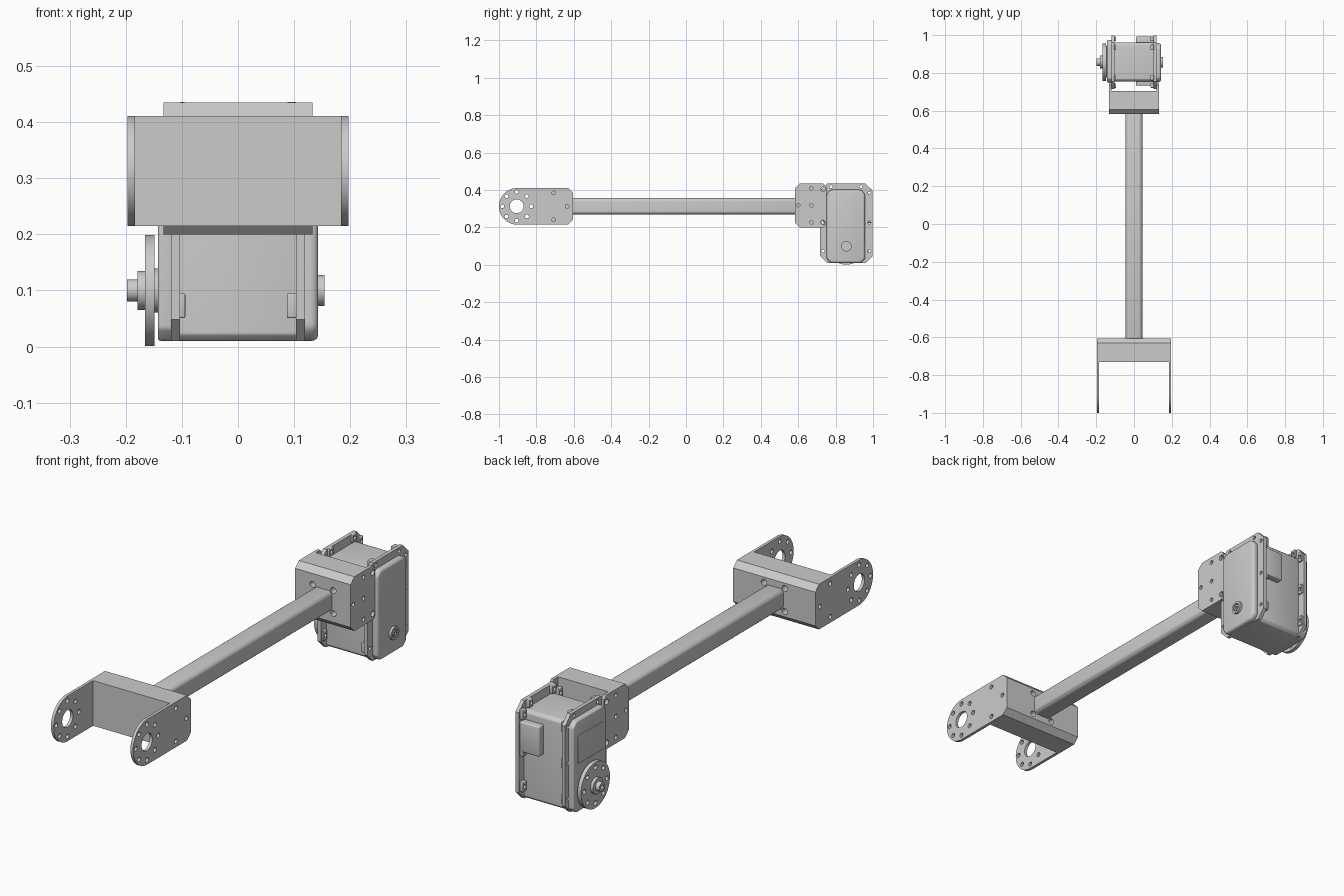
import bpy, bmesh, math
from mathutils import Matrix, Vector

if "Cube" in bpy.data.objects:
    bpy.data.objects.remove(bpy.data.objects["Cube"])


def make(name, bm, bevel=0.0, segs=3):
    bmesh.ops.recalc_face_normals(bm, faces=bm.faces)
    me = bpy.data.meshes.new(name)
    bm.to_mesh(me)
    bm.free()
    ob = bpy.data.objects.new(name, me)
    bpy.context.collection.objects.link(ob)
    if bevel:
        m = ob.modifiers.new("bevel", 'BEVEL')
        m.width, m.segments, m.limit_method = bevel, segs, 'ANGLE'
        apply(ob, m)
    return ob


def activate(ob):
    bpy.ops.object.select_all(action='DESELECT')
    ob.select_set(True)
    bpy.context.view_layer.objects.active = ob


def apply(ob, mod):
    activate(ob)
    bpy.ops.object.modifier_apply(modifier=mod.name)


def prism(name, pts, a0, a1, axis='x', bevel=0.0, segs=3):
    """Extrude a (y,z) profile along x, or an (x,z) profile along y."""
    bm = bmesh.new()
    put = (lambda p, a: (a, p[0], p[1])) if axis == 'x' else (lambda p, a: (p[0], a, p[1]))
    f = bm.faces.new([bm.verts.new(put(p, a0)) for p in pts])
    ext = bmesh.ops.extrude_face_region(bm, geom=[f])
    d = Vector((a1 - a0, 0, 0)) if axis == 'x' else Vector((0, a1 - a0, 0))
    bmesh.ops.translate(bm, vec=d, verts=[v for v in ext['geom'] if isinstance(v, bmesh.types.BMVert)])
    return make(name, bm, bevel, segs)


def box(name, x, y, z, bevel=0.0):
    return prism(name, [(y[0], z[0]), (y[1], z[0]), (y[1], z[1]), (y[0], z[1])], x[0], x[1], bevel=bevel)


def rods(name, spots, a0, a1, axis='x', n=24):
    """Cylinders along x at (y,z,r), or along y at (x,z,r)."""
    bm = bmesh.new()
    mid, length = (a0 + a1) / 2, abs(a1 - a0)
    for u, v, r in spots:
        if axis == 'x':
            mat = Matrix.Translation((mid, u, v)) @ Matrix.Rotation(math.pi / 2, 4, 'Y')
        else:
            mat = Matrix.Translation((u, mid, v)) @ Matrix.Rotation(math.pi / 2, 4, 'X')
        bmesh.ops.create_cone(bm, cap_ends=True, segments=n if r < .05 else 64,
                              radius1=r, radius2=r, depth=length, matrix=mat)
    return make(name, bm)


def drill(ob, spots, a0, a1, axis='x'):
    c = rods("cutter", spots, a0, a1, axis)
    c.hide_render = True
    m = ob.modifiers.new("holes", 'BOOLEAN')
    m.operation, m.object, m.solver = 'DIFFERENCE', c, 'EXACT'
    apply(ob, m)
    bpy.data.objects.remove(c)


def ring(cy, cz, rad, r, n=8):
    return [(cy + rad * math.cos(2 * math.pi * i / n), cz + rad * math.sin(2 * math.pi * i / n), r)
            for i in range(n)]


def chamfered(y0, y1, z0, z1, c):
    return [(y0 + c, z0), (y1 - c, z0), (y1, z0 + c), (y1, z1 - c),
            (y1 - c, z1), (y0 + c, z1), (y0, z1 - c), (y0, z0 + c)]


TZ = 0.313
tube_holes = [(sx * .05, TZ + sz * .05, .013) for sx in (-1, 1) for sz in (-1, 1)]

# Square tube with rounded corners
prism("arm_tube", chamfered(-.044, .044, TZ - .044, TZ + .044, .012), -.625, .61, 'y', bevel=.006)

# Front fork: two rounded plates and a chamfered cross block
c = .025
arc = [(-.902 + .098 * math.cos(a), TZ + .098 * math.sin(a))
       for a in [math.pi * (.5 + i / 32) for i in range(33)]]
plate = arc + [(-.605 - c, .215), (-.605, .215 + c), (-.605, .411 - c), (-.605 - c, .411)]
for side, s in (("left", -1), ("right", 1)):
    p = prism("fork_plate_" + side, plate, s * .184, s * .197)
    drill(p, [(-.905, TZ, .037)] + ring(-.905, TZ, .077, .01)
          + [(-.707, .385, .01), (-.707, .241, .01), (-.635, TZ, .01)], s * .17, s * .21)
b = prism("fork_block", [(-.73, .215), (-.605 - c, .215), (-.605, .215 + c),
                         (-.605, .411 - c), (-.605 - c, .411), (-.73, .411)], -.184, .184)
drill(b, tube_holes, -.66, -.59, 'y')

# Rear bracket holding the motor
b = prism("motor_bracket_block", [(.705, .2), (.582 + c, .2), (.582, .2 + c),
                                  (.582, .435 - c), (.582 + c, .435), (.705, .435)], -.12, .12)
drill(b, tube_holes, .57, .64, 'y')
cheek = [(.582 + c, .2), (.735, .2), (.75, .215), (.75, .42), (.735, .435),
         (.582 + c, .435), (.582, .435 - c), (.582, .2 + c)]
for side, s in (("left", -1), ("right", 1)):
    p = prism("motor_bracket_cheek_" + side, cheek, s * .12, s * .133)
    drill(p, [(.67, .41, .009), (.60, .318, .009), (.67, .318, .009), (.67, .227, .009),
              (.733, .405, .012), (.733, .227, .012)], s * .1, s * .15)

# Motor body between its two flanges
prism("motor_body", chamfered(.755, .962, .01, .395, .012), -.11, .11, bevel=.004)
outline = chamfered(.716, .998, .01, .434, .038)
screws = [(.733, .385, .008), (.733, .227, .008), (.733, .073, .008), (.98, .385, .008),
          (.98, .227, .008), (.98, .073, .008), (.775, .418, .008), (.935, .418, .008)]
for side, s in (("left", -1), ("right", 1)):
    f = prism("motor_flange_" + side, outline, s * .103, s * .119)
    drill(f, screws, s * .08, s * .13)
    # Screw bosses behind the flange
    depth = .087 if s > 0 else .094
    for i, (y, z, r) in enumerate(screws):
        hw, hh = (.012, .022) if i < 6 else (.014, .018)
        k = box(f"screw_boss_{side}_{i}", (s * depth, s * .105), (y - hw, y + hw), (z - hh, z + hh), .003)
        drill(k, [(y, z, .008)], s * .07, s * .12)

# Raised motor covers
prism("motor_cover_right", chamfered(.752, .957, .01, .402, .022), .11, .143, bevel=.012, segs=4)
prism("motor_cover_left", chamfered(.748, .975, .01, .405, .022), -.11, -.143, bevel=.006)
box("cover_panel", (-.147, -.14), (.775, .945), (.22, .34), .002)

# Cable sockets on the front and back of the motor
box("cable_socket_back", (.01, .105), (.95, .993), (.225, .355), .006)
box("cable_socket_front", (.01, .105), (.732, .77), (.225, .355), .006)

# Output horn on the left
HY, HZ = .857, .1
rods("horn_spacer", [(HY, HZ, .039)], -.151, -.14, n=40)
horn = rods("output_horn", [(HY, HZ, .099)], -.166, -.149)
drill(horn, ring(HY, HZ, .077, .01), -.18, -.14)
rods("horn_hub", [(HY, HZ, .035)], -.179, -.16, n=40)
cap = rods("horn_screw", [(HY, HZ, .02)], -.198, -.17, n=32)
drill(cap, [(HY, HZ, .009)], -.205, -.188)

# Idler boss on the right
boss = rods("idler_boss", [(HY, HZ, .028)], .135, .154, n=40)
drill(boss, [(HY, HZ, .018)], .148, .16)
pin = rods("idler_pin", [(HY, HZ, .013)], .14, .154, n=32)
drill(pin, [(HY, HZ, .006)], .147, .16)

for ob in list(bpy.context.scene.objects):
    activate(ob)
    bpy.ops.object.shade_smooth_by_angle(angle=math.radians(30))
